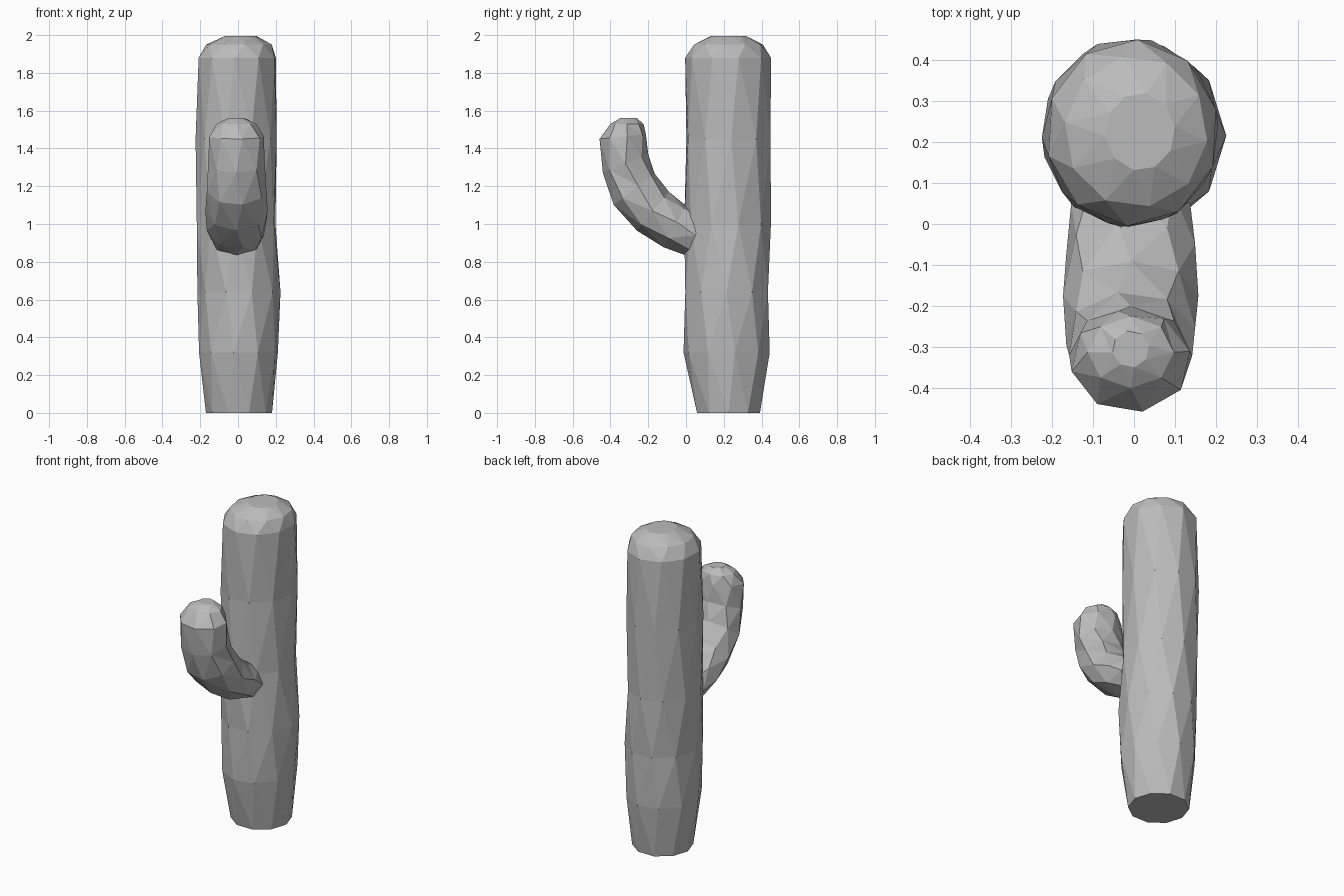
import bpy, bmesh
from math import cos, sin, pi, hypot
from mathutils import Vector

cube = bpy.data.objects.get("Cube")
if cube:
    bpy.data.objects.remove(cube)

# One plain grey for the whole plant
grey = bpy.data.materials.new("plain_grey")
grey.use_nodes = True
colour = (0.5, 0.5, 0.5, 1)
grey.diffuse_color = colour
grey.node_tree.nodes["Principled BSDF"].inputs["Base Color"].default_value = colour


def ring(centre, u, v, sides, turn):
    """Points of an ellipse spanned by the half-axes u and v."""
    angles = [2 * pi * (i + turn) / sides for i in range(sides)]
    return [centre + u * cos(a) + v * sin(a) for a in angles]


def loft(name, rings):
    """Skin the rings with facets; the shorter diagonal splits each panel."""
    bm = bmesh.new()
    loops = [[bm.verts.new(p) for p in r] for r in rings]
    n = len(loops[0])
    for low, high in zip(loops, loops[1:]):
        for i in range(n):
            a, b, c, d = low[i], low[(i + 1) % n], high[(i + 1) % n], high[i]
            if (a.co - c.co).length < (b.co - d.co).length:
                bm.faces.new((a, b, c))
                bm.faces.new((a, c, d))
            else:
                bm.faces.new((a, b, d))
                bm.faces.new((b, c, d))
    # Flat underside, fanned crown
    bm.faces.new(loops[0][::-1])
    crown = bm.faces.new(loops[-1])
    bmesh.ops.poke(bm, faces=[crown])
    bmesh.ops.recalc_face_normals(bm, faces=bm.faces)
    mesh = bpy.data.meshes.new(name)
    bm.to_mesh(mesh)
    bm.free()
    mesh.materials.append(grey)
    obj = bpy.data.objects.new(name, mesh)
    bpy.context.collection.objects.link(obj)
    return obj


# Trunk: height, x extent, y extent, turn of the ring
trunk = [
    (0.00, -0.17, 0.18, 0.05, 0.40, 0),
    (0.32, -0.21, 0.215, -0.015, 0.445, 0.3),
    (0.64, -0.215, 0.225, -0.015, 0.445, 0),
    (1.00, -0.225, 0.205, -0.01, 0.45, 0.4),
    (1.45, -0.225, 0.205, -0.005, 0.455, 0.1),
    (1.88, -0.215, 0.207, -0.005, 0.45, 0.4),
    (1.95, -0.17, 0.18, 0.04, 0.41, 0.8),
    (1.995, -0.07, 0.10, 0.13, 0.32, 1.2),
]
loft("trunk", [
    ring(Vector(((x0 + x1) / 2, (y0 + y1) / 2, z)),
         Vector(((x1 - x0) / 2, 0, 0)), Vector((0, (y1 - y0) / 2, 0)), 10, turn)
    for z, x0, x1, y0, y1, turn in trunk])

# Arm: outer (y, z), inner (y, z), half width, bending out and up from the trunk
arm = [
    (0.01, 0.83, 0.09, 1.05, 0.145),
    (-0.12, 0.875, 0.0, 1.10, 0.16),
    (-0.26, 0.965, -0.09, 1.17, 0.165),
    (-0.385, 1.10, -0.165, 1.27, 0.16),
    (-0.44, 1.27, -0.20, 1.37, 0.15),
    (-0.46, 1.45, -0.21, 1.475, 0.147),
    (-0.40, 1.53, -0.225, 1.53, 0.105),
    (-0.35, 1.56, -0.26, 1.56, 0.045),
]
loft("arm", [
    ring(Vector((-0.008, (oy + iy) / 2, (oz + iz) / 2)),
         Vector((w, 0, 0)), Vector((0, (iy - oy) / 2, (iz - oz) / 2)), 8, k % 2 / 4)
    for k, (oy, oz, iy, iz, w) in enumerate(arm)])
